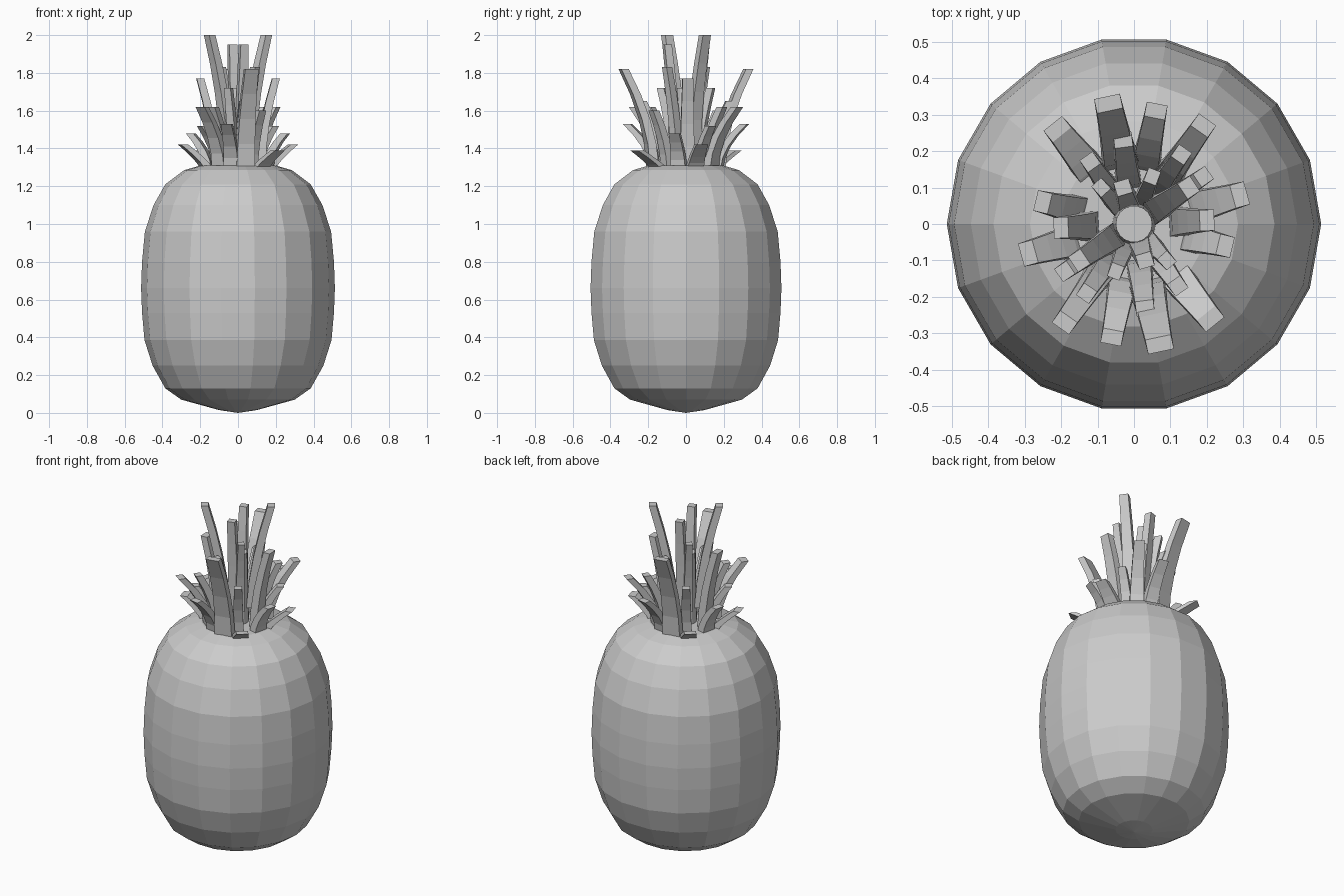
import bpy, bmesh, math
from mathutils import Vector

cube = bpy.data.objects.get("Cube")
if cube:
    bpy.data.objects.remove(cube, do_unlink=True)

grey = bpy.data.materials.new("plain grey")
grey.use_nodes = True
COLOUR = (0.6, 0.6, 0.6, 1)
grey.diffuse_color = COLOUR
grey.node_tree.nodes["Principled BSDF"].inputs["Base Color"].default_value = COLOUR


def finish(name, bm):
    bmesh.ops.recalc_face_normals(bm, faces=bm.faces)
    mesh = bpy.data.meshes.new(name)
    bm.to_mesh(mesh)
    bm.free()
    mesh.materials.append(grey)
    obj = bpy.data.objects.new(name, mesh)
    bpy.context.collection.objects.link(obj)
    return obj


def skin(bm, rings):
    """Join consecutive rings of vertices with quads."""
    for low, high in zip(rings, rings[1:]):
        n = len(low)
        for i in range(n):
            j = (i + 1) % n
            bm.faces.new((low[i], low[j], high[j], high[i]))


def lathe(name, profile, sides):
    bm = bmesh.new()
    rings = []
    for r, z in profile:
        rings.append([bm.verts.new((r * math.cos(math.tau * i / sides),
                                    r * math.sin(math.tau * i / sides), z))
                      for i in range(sides)])
    skin(bm, rings)
    bm.faces.new(rings[-1])
    # shallow pointed underside
    bottom = bm.faces.new(rings[0][::-1])
    tip = bmesh.ops.poke(bm, faces=[bottom])["verts"][0]
    tip.co.z = min(tip.co.z, max(0, profile[0][1] - 0.015))
    return finish(name, bm)


def leaf(name, x, y, top, base_r, base_z, width, curl, turn):
    """A tapering strip that bends outwards to its flat-cut tip."""
    reach = math.hypot(x, y)
    angle = math.atan2(y, x) + turn
    out = Vector((math.cos(angle), math.sin(angle), 0))
    side = Vector((-out.y, out.x, 0))
    bm = bmesh.new()
    rings = []
    steps = 4
    for k in range(steps + 1):
        t = k / steps
        r = base_r + (reach - base_r) * t ** curl
        centre = out * r + Vector((0, 0, base_z + (top - base_z) * t))
        half_w = width * (0.5 - 0.14 * t)
        half_t = 0.024 - 0.004 * t
        rings.append([bm.verts.new(centre + out * a * half_t + side * b * half_w)
                      for a, b in ((-1, -1), (1, -1), (1, 1), (-1, 1))])
    skin(bm, rings)
    bm.faces.new(rings[0][::-1])
    bm.faces.new(rings[-1])
    finish(name, bm)


# Faceted fruit body and the central stem
lathe("fruit_body", [(0.1, 0.015), (0.3, 0.07), (0.385, 0.13), (0.452, 0.25),
                     (0.495, 0.385), (0.508, 0.53), (0.513, 0.66), (0.508, 0.8),
                     (0.493, 0.96), (0.447, 1.1), (0.385, 1.21), (0.285, 1.285),
                     (0.2, 1.31)], 18)
lathe("crown_stem", [(0.06, 1.29), (0.05, 1.72)], 18)

# Crown leaves: tip x, tip y, tip z, base radius, base z, width, curl
LEAVES = [
    # outer
    (0.29, 0.08, 1.42, 0.17, 1.29, 0.09, 1.3),
    (0.25, -0.06, 1.48, 0.16, 1.29, 0.08, 1.8),
    (0.21, -0.26, 1.39, 0.18, 1.29, 0.09, 1.2),
    (0.07, -0.33, 1.82, 0.18, 1.29, 0.10, 1.8),
    (-0.06, -0.31, 1.53, 0.17, 1.29, 0.08, 1.8),
    (-0.19, -0.27, 1.62, 0.16, 1.29, 0.08, 1.8),
    # middle
    (0.20, 0.01, 1.77, 0.12, 1.29, 0.08, 1.8),
    (0.19, 0.13, 1.52, 0.12, 1.29, 0.06, 1.7),
    (0.13, 0.19, 1.62, 0.12, 1.29, 0.06, 1.7),
    (-0.03, 0.23, 1.65, 0.12, 1.29, 0.07, 1.7),
    (-0.12, 0.17, 1.60, 0.12, 1.29, 0.06, 1.7),
    # inner
    (0.15, 0.10, 2.0, 0.07, 1.4, 0.07, 1.6),
    (-0.03, 0.10, 1.95, 0.06, 1.4, 0.06, 1.5),
    (-0.09, 0.10, 1.83, 0.07, 1.4, 0.05, 1.5),
    (0.05, 0.13, 1.72, 0.07, 1.35, 0.05, 1.5),
]
for number, shape in enumerate(LEAVES, 1):
    for label, turn in (("a", 0), ("b", math.pi)):
        leaf(f"crown_leaf_{number}_{label}", *shape, turn)
